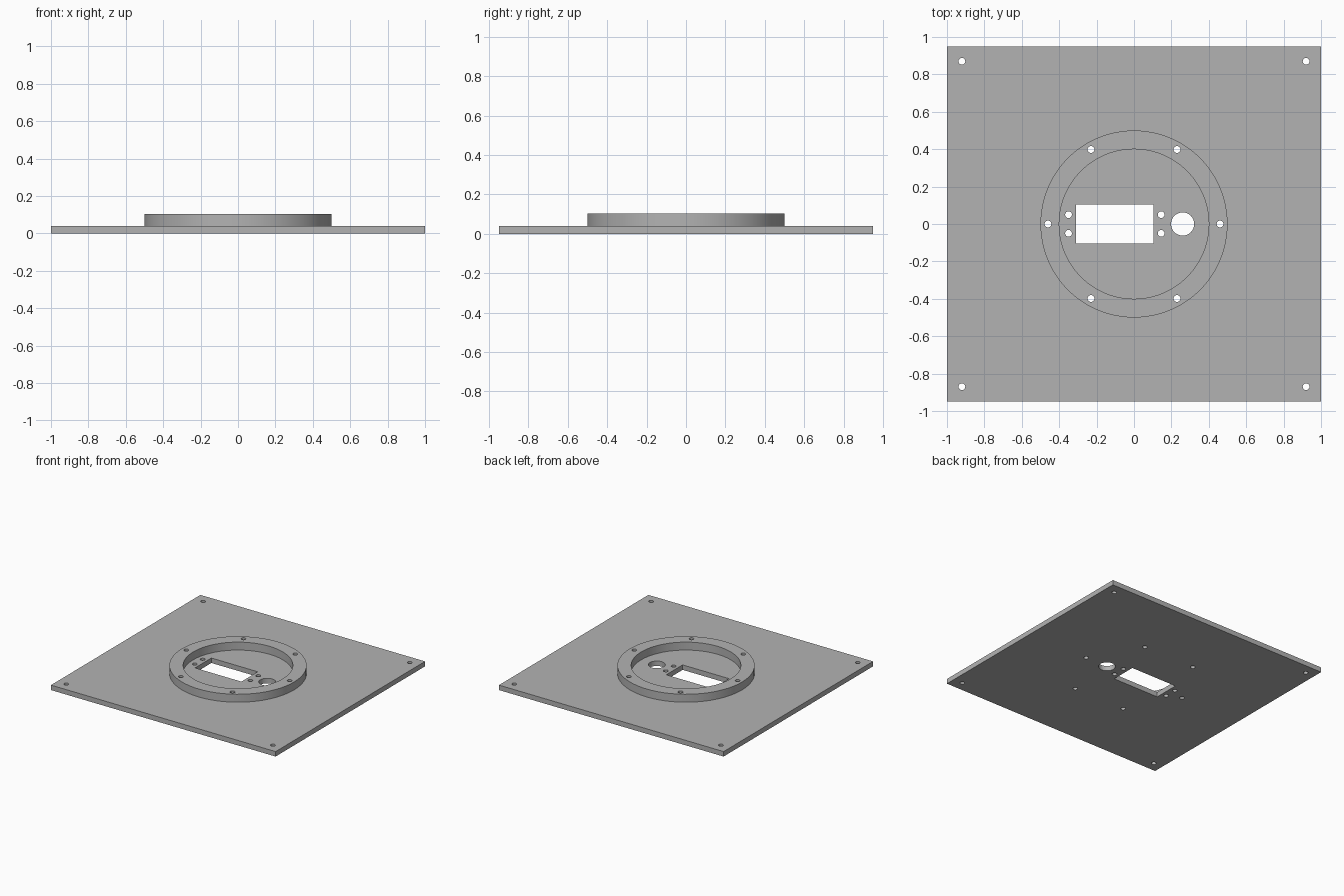
import bpy, bmesh, math

if "Cube" in bpy.data.objects:
    bpy.data.objects.remove(bpy.data.objects["Cube"])

grey = bpy.data.materials.new("light_grey")
grey.diffuse_color = (0.45, 0.45, 0.45, 1)
grey.use_nodes = True
grey.node_tree.nodes["Principled BSDF"].inputs["Base Color"].default_value = grey.diffuse_color


def circle(x, y, r, n=32):
    return [(x + r * math.cos(2 * math.pi * i / n),
             y + r * math.sin(2 * math.pi * i / n)) for i in range(n)]


def rect(x0, x1, y0, y1):
    return [(x0, y0), (x1, y0), (x1, y1), (x0, y1)]


def slab(name, loops, z0, z1):
    """Extrude a flat outline with holes (first loop is the outside)."""
    curve = bpy.data.curves.new(name + "_profile", 'CURVE')
    curve.dimensions = '2D'
    curve.fill_mode = 'BOTH'
    curve.extrude = (z1 - z0) / 2
    for pts in loops:
        s = curve.splines.new('POLY')
        s.points.add(len(pts) - 1)
        for p, (x, y) in zip(s.points, pts):
            p.co = (x, y, 0, 1)
        s.use_cyclic_u = True
    helper = bpy.data.objects.new(name + "_profile", curve)
    bpy.context.collection.objects.link(helper)
    deps = bpy.context.evaluated_depsgraph_get()
    mesh = bpy.data.meshes.new_from_object(helper.evaluated_get(deps))
    bpy.data.objects.remove(helper)

    bm = bmesh.new()
    bm.from_mesh(mesh)
    bmesh.ops.remove_doubles(bm, verts=bm.verts, dist=1e-5)
    bmesh.ops.translate(bm, verts=bm.verts, vec=(0, 0, (z0 + z1) / 2))
    bmesh.ops.recalc_face_normals(bm, faces=bm.faces)
    bm.to_mesh(mesh)
    bm.free()
    mesh.materials.clear()
    mesh.materials.append(grey)
    obj = bpy.data.objects.new(name, mesh)
    bpy.context.collection.objects.link(obj)
    bpy.ops.object.select_all(action='DESELECT')
    obj.select_set(True)
    bpy.context.view_layer.objects.active = obj
    bpy.ops.object.shade_smooth_by_angle(angle=math.radians(30))
    return obj


HOLE = 0.018
# Six bolt holes through ring and plate
bolts = [circle(0.46 * math.cos(math.radians(a)), 0.46 * math.sin(math.radians(a)), HOLE)
         for a in range(0, 360, 60)]
# Corner holes, small holes beside the window
corners = [circle(x, y, HOLE) for x in (-0.92, 0.92) for y in (-0.87, 0.87)]
window_screws = [circle(x, y, HOLE) for x in (-0.35, 0.145) for y in (-0.05, 0.05)]
# Rectangular window and round cable hole
window = rect(-0.31, 0.103, -0.104, 0.104)
cable_hole = circle(0.26, 0, 0.062, 48)

slab("base_plate", [rect(-1, 1, -0.95, 0.95), window, cable_hole]
     + bolts + corners + window_screws, 0, 0.04)
slab("raised_ring", [circle(0, 0, 0.5, 96), circle(0, 0, 0.4, 96)] + bolts, 0.04, 0.104)
